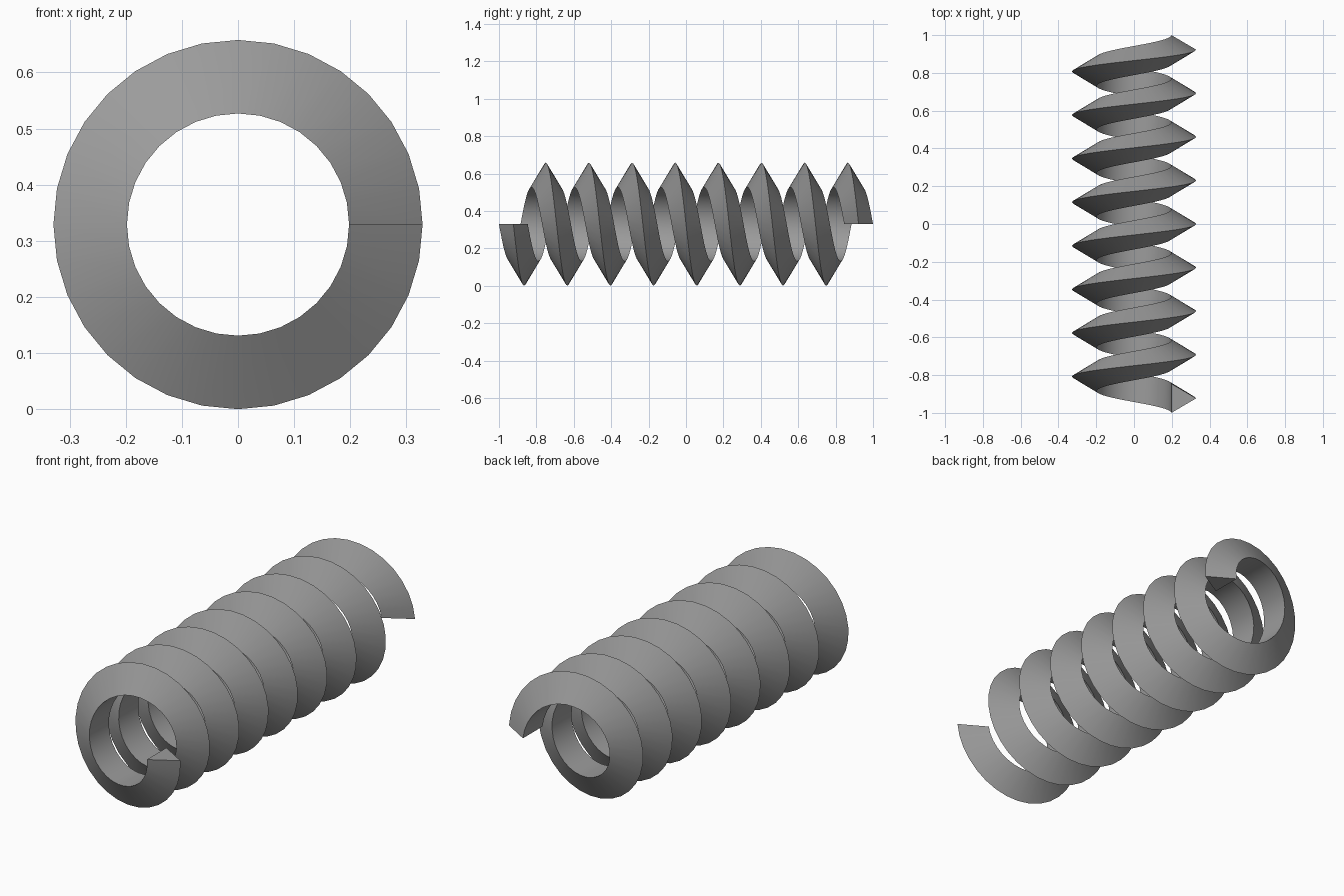
import bpy, bmesh, math
from mathutils import Vector

TURNS, STEPS = 8, 32            # coils, segments per coil
R_IN, R_OUT = 0.198, 0.329      # flat inner face and sharp outer ridge
WIDTH = 0.154                   # width of the inner face
PITCH = (2 - WIDTH) / TURNS

if "Cube" in bpy.data.objects:
    bpy.data.objects.remove(bpy.data.objects["Cube"])

# Plain grey material
grey = bpy.data.materials.new("grey")
grey.use_nodes = True
colour = (0.33, 0.33, 0.33, 1)
grey.diffuse_color = colour
grey.node_tree.nodes["Principled BSDF"].inputs["Base Color"].default_value = colour

# Triangular thread section, swept as a helix along y
bm = bmesh.new()
start = -1 + WIDTH / 2
section = [(R_IN, start - WIDTH / 2), (R_OUT, start), (R_IN, start + WIDTH / 2)]
verts = [bm.verts.new((x, y, 0)) for x, y in section]
edges = [bm.edges.new((verts[i], verts[(i + 1) % 3])) for i in range(3)]
swept = bmesh.ops.spin(bm, geom=verts + edges, cent=(0, 0, 0), axis=(0, 1, 0),
                       dvec=(0, PITCH / STEPS, 0), angle=TURNS * math.tau,
                       steps=TURNS * STEPS, use_duplicate=False)

# Triangular caps on both cut ends
bm.faces.new(verts)
bm.faces.new([g for g in swept["geom_last"] if isinstance(g, bmesh.types.BMVert)])
bmesh.ops.recalc_face_normals(bm, faces=bm.faces)
bmesh.ops.translate(bm, verts=bm.verts, vec=Vector((0, 0, R_OUT)))

mesh = bpy.data.meshes.new("screw_thread")
bm.to_mesh(mesh)
bm.free()
mesh.materials.append(grey)
thread = bpy.data.objects.new("screw_thread", mesh)
bpy.context.collection.objects.link(thread)

# Smooth flanks, sharp ridge and rims
bpy.ops.object.select_all(action='DESELECT')
thread.select_set(True)
bpy.context.view_layer.objects.active = thread
bpy.ops.object.shade_smooth_by_angle(angle=math.radians(30))
